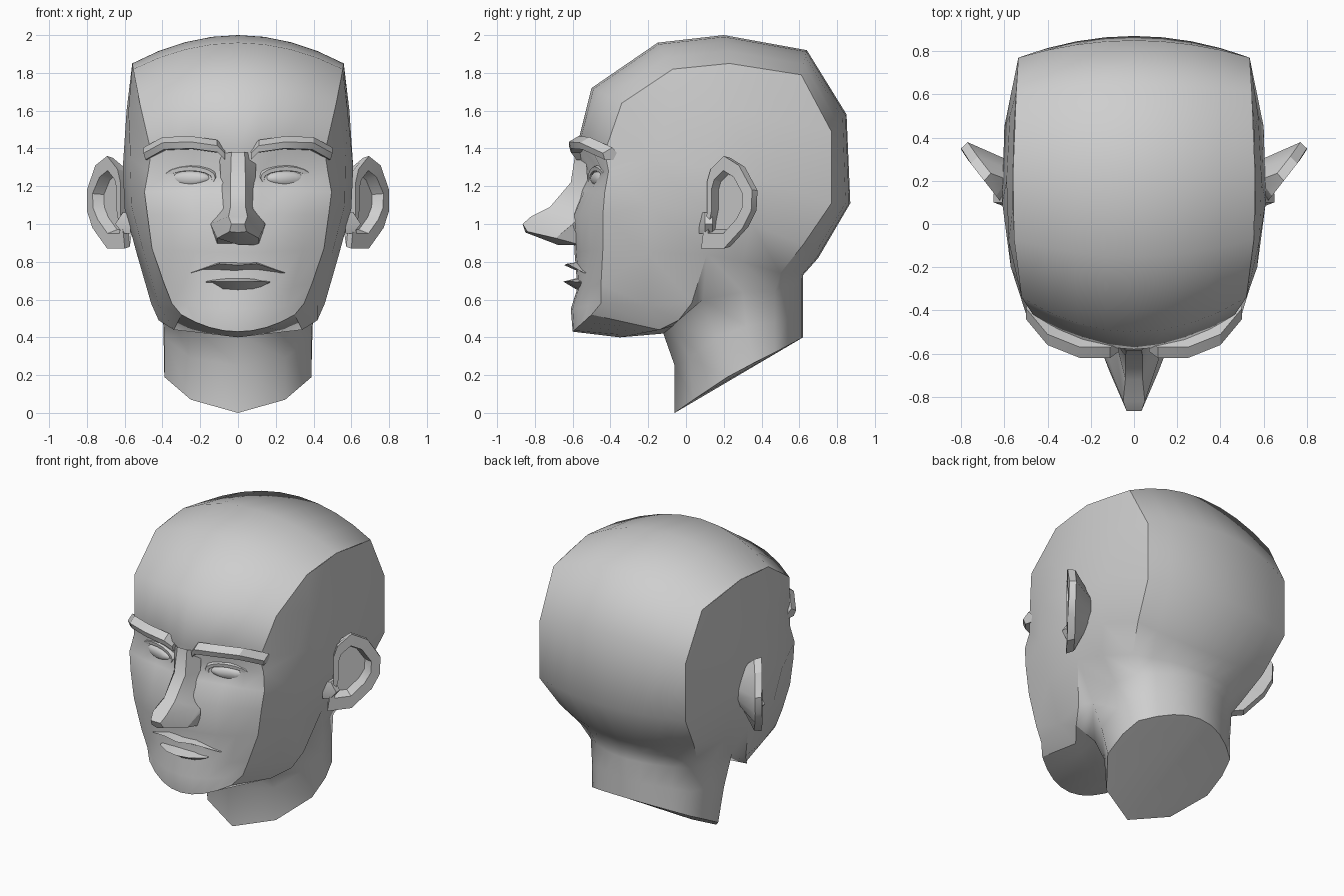
import bpy, bmesh, math
from mathutils import Vector

if "Cube" in bpy.data.objects:
    bpy.data.objects.remove(bpy.data.objects["Cube"])

clay = bpy.data.materials.new("grey_clay")
clay.diffuse_color = (0.62, 0.62, 0.62, 1)
clay.use_nodes = True
clay.node_tree.nodes["Principled BSDF"].inputs["Base Color"].default_value = clay.diffuse_color


class Part:
    """Builds faces on the +x side and mirrors each one to -x."""

    def __init__(self, name):
        self.name, self.bm, self.cache = name, bmesh.new(), {}

    def v(self, p):
        key = tuple(round(c, 4) + 0.0 for c in p)
        if key not in self.cache:
            self.cache[key] = self.bm.verts.new(key)
        return self.cache[key]

    def face(self, *pts):
        for s in (1, -1):
            vs = list(dict.fromkeys(self.v((s * p[0], p[1], p[2])) for p in pts))
            if len(vs) > 2 and not self.bm.faces.get(vs):
                self.bm.faces.new(vs[::s])

    def strip(self, a, b):
        for i in range(len(a) - 1):
            self.face(a[i], a[i + 1], b[i + 1], b[i])

    def rings(self, rings, cap_start=False, cap_end=True):
        for a, b in zip(rings, rings[1:]):
            self.strip(a + a[:1], b + b[:1])
        if cap_start:
            self.face(*rings[0])
        if cap_end:
            self.face(*rings[-1])

    def sharpen(self, chain):
        for s in (1, -1):
            for a, b in zip(chain, chain[1:]):
                e = self.bm.edges.get([self.v((s * p[0], p[1], p[2])) for p in (a, b)])
                if e:
                    e.smooth = False

    def finish(self, angle=180):
        bm = self.bm
        bmesh.ops.recalc_face_normals(bm, faces=bm.faces)
        for f in bm.faces:
            f.smooth = True
        for e in bm.edges:
            if e.calc_face_angle(0) > math.radians(angle):
                e.smooth = False
        me = bpy.data.meshes.new(self.name)
        bm.to_mesh(me)
        bm.free()
        me.materials.append(clay)
        ob = bpy.data.objects.new(self.name, me)
        bpy.context.collection.objects.link(ob)
        return ob


# Head: band running from the chin over the crown to the nape
centre = [(-.60, .43), (-.61, .55), (-.575, .66), (-.59, .85), (-.60, 1.05), (-.57, 1.18),
          (-.55, 1.28), (-.58, 1.40), (-.50, 1.72), (-.15, 1.96), (.20, 2.0), (.64, 1.92),
          (.85, 1.58), (.87, 1.11), (.70, .82), (.62, .73), (.62, .66), (.62, .53), (.62, .40)]
edge = [(.30, -.50, .52), (.35, -.45, .58), (.39, -.45, .68), (.455, -.44, .87), (.48, -.44, 1.05),
        (.495, -.43, 1.17), (.475, -.41, 1.28), (.46, -.43, 1.38), (.52, -.34, 1.64),
        (.555, -.07, 1.82), (.56, .23, 1.85), (.545, .61, 1.79), (.535, .77, 1.49),
        (.535, .77, 1.11), (.49, .62, .89), (.43, .50, .74), (.37, .47, .64),
        (.36, .47, .48), (.36, .47, .32)]
socket = {5: (0, .025, .03, .01, 0), 6: (0, .05, .06, .03, 0)}


def band_row(i):
    (cy, cz), e = centre[i], edge[i]
    out = []
    for k in range(5):
        t = k / 4
        y = cy + (e[1] - cy) * t * t + socket.get(i, (0,) * 5)[k]
        out.append((e[0] * t, y, cz + (e[2] - cz) * t * t))
    return out


head = Part("head")
band = [band_row(i) for i in range(len(edge))]
for a, b in zip(band, band[1:]):
    head.strip(a, b)

# Side of the skull, each row running from the face edge to the back edge
E = edge
side = [[E[9], (.56, .08, 1.835), E[10], (.555, .42, 1.82), E[11]],
        [E[8], (.58, -.08, 1.60), (.59, .20, 1.60), (.575, .50, 1.55), E[12]],
        [E[7], (.57, -.20, 1.35), (.61, .10, 1.30), (.60, .45, 1.22), E[13]],
        [E[5], (.565, -.20, 1.10), (.60, .10, 1.08), (.57, .35, 1.00), E[14]],
        [E[3], (.50, -.20, .85), (.535, .11, .84), (.49, .30, .80), E[15]]]
jaw = [E[1], (.42, -.20, .57), (.46, .03, .58)]
under = [E[0], (.34, -.14, .44), (.42, -.04, .49)]
skipped = {2: E[6], 3: E[4]}
for i, (a, b) in enumerate(zip(side, side[1:])):
    if i in skipped:
        head.face(a[0], a[1], b[1], b[0], skipped[i])
        head.strip(a[1:], b[1:])
    else:
        head.strip(a, b)
head.face(E[3], side[4][1], jaw[1], E[1], E[2])
head.strip(side[4][1:3], jaw[1:])
head.strip(jaw, under)

# Neck, joined to the jaw underside and closed by a slanted base
neck = [[(0, -.12, .42), (.25, -.07, .46), (.40, .09, .60), (.41, .30, .64)],
        [(0, -.06, .25), (.25, .02, .29), (.39, .16, .40), (.395, .32, .46)],
        [(0, -.06, 0), (.25, .04, .07), (.39, .22, .19), (.39, .36, .265)]]
for r, i in zip(neck, (16, 17, 18)):
    r.append(E[i])
for a, b in zip(neck, neck[1:]):
    head.strip(a, b)
head.strip(side[4][2:], neck[0][2:])
n0, n1, n2 = neck[0][:3]
throat = [tuple(Vector((0, -.35, .40)).lerp(Vector(under[1]), k / 4)) for k in range(5)]
head.strip(band[0], throat)
head.face(throat[0], throat[1], throat[2], n1, n0)
head.face(throat[2], throat[3], throat[4], under[2], n1)
head.face(under[2], n2, n1)
head.face(jaw[2], n2, under[2])
head.face(side[4][2], n2, jaw[2])
rim = neck[2] + band[18][::-1][1:]
head.face(*rim)
for chain in (E[:16], band[0], under, rim, [side[4][2], jaw[2], under[2]], [under[2], n1, n0]):
    head.sharpen(chain)
head.finish()

# Nose: flat ridge, side planes, wings and underside
nose = Part("nose")
ridge = [(.035, -.585, 1.38), (.04, -.61, 1.22), (.04, -.72, 1.09), (.05, -.82, 1.04), (.035, -.865, 1.0)]
base = [(.10, -.53, 1.37), (.09, -.52, 1.22), (.085, -.56, 1.08), (.13, -.58, 1.02), (.145, -.60, 1.0)]
tip, wing, foot, mid = (.045, -.84, .96), (.11, -.69, .925), (.11, -.56, .89), (0, -.68, .89)
nose.strip([(0, p[1], p[2]) for p in ridge], ridge)
nose.strip(ridge[:4], base[:4])
nose.face(ridge[3], base[3], base[4], wing, tip, ridge[4])
nose.face(base[4], foot, wing)
nose.face((0, ridge[4][1], ridge[4][2]), ridge[4], tip, (0, -.85, .955))
nose.face((0, -.85, .955), tip, wing, mid)
nose.face(mid, wing, foot, (0, -.56, .89))
nose.finish(32)

# Brows: wedge-shaped ridges
brows = Part("brows")
path = [(.07, -.59, 1.365), (.11, -.62, 1.405), (.25, -.62, 1.425), (.40, -.56, 1.42), (.50, -.44, 1.365)]
brows.rings([[(x, y + .05, z + .04), (x, y, z + .01), (x * .98, y + .01, z - .025), (x * .95, y + .11, z - .03)]
             for x, y, z in path], cap_start=True)
brows.finish(30)

# Lips: overhanging wedges tapering to the corners
upper = Part("upper_lip")
upper.rings([[(x, y, z), (x, b, t), (x, b, u)] for x, y, z, b, t, u in
             [(0, -.645, .782, -.56, .80, .745), (.10, -.63, .79, -.55, .80, .745),
              (.25, -.54, .741, -.50, .745, .737)]])
upper.finish(30)
lower = Part("lower_lip")
lower.rings([[(x, y, z), (x, b, t), (x, b, u)] for x, y, z, b, t, u in
             [(0, -.65, .695, -.55, .72, .635), (.08, -.635, .695, -.55, .715, .645),
              (.17, -.575, .694, -.51, .70, .685)]])
lower.finish(30)


# Eyes and lids: concentric almond rings following the face curve
def almond(w, h, y, lift=0):
    pts = []
    for k in range(16):
        a = k * math.tau / 16
        x = math.cos(a) * w
        pts.append((.255 + x, y + .9 * max(x, -.03) ** 2 + .25 * x, 1.24 + math.sin(a) * h + lift))
    return pts


eyes = Part("eyes")
eyes.rings([almond(.118, .042, -.455), almond(.10, .036, -.478), almond(.06, .022, -.492)])
eyes.finish()
lids = Part("eyelids")
lids.rings([almond(.155, .075, -.435, .012), almond(.135, .058, -.485, .006),
            almond(.118, .042, -.482), almond(.115, .040, -.45)], cap_end=False)
lids.finish(35)

# Ears: flared shell with rim, hollow and tapered back
outline = [(.11, 1.22), (.13, 1.29), (.20, 1.36), (.28, 1.31), (.35, 1.18), (.345, 1.07),
           (.30, .98), (.20, .87), (.08, .87), (.09, .95), (.11, 1.05)]


def ear_ring(scale, dx, dy):
    out = []
    for y, z in outline:
        y, z = .19 + (y - .19) * scale, 1.12 + (z - 1.12) * scale
        out.append((min(.80, .615 + .78 * (y - .1)) + dx, y + dy, z))
    return out


ears = Part("ears")
root = [(.56, y, z) for _, y, z in ear_ring(.6, 0, 0)]
ears.rings([root, ear_ring(.96, -.03, .035), ear_ring(1, 0, 0), ear_ring(.68, 0, 0), ear_ring(.6, -.05, .03)])
# Small flap in front of the ear canal
ears.rings([[(.57, .07, z), (.57 + w, .10, z), (.57 + w, .14, z), (.57, .16, z)]
            for z, w in ((.95, .04), (1.0, .08), (1.06, .04))], cap_start=True)
ears.finish(30)
